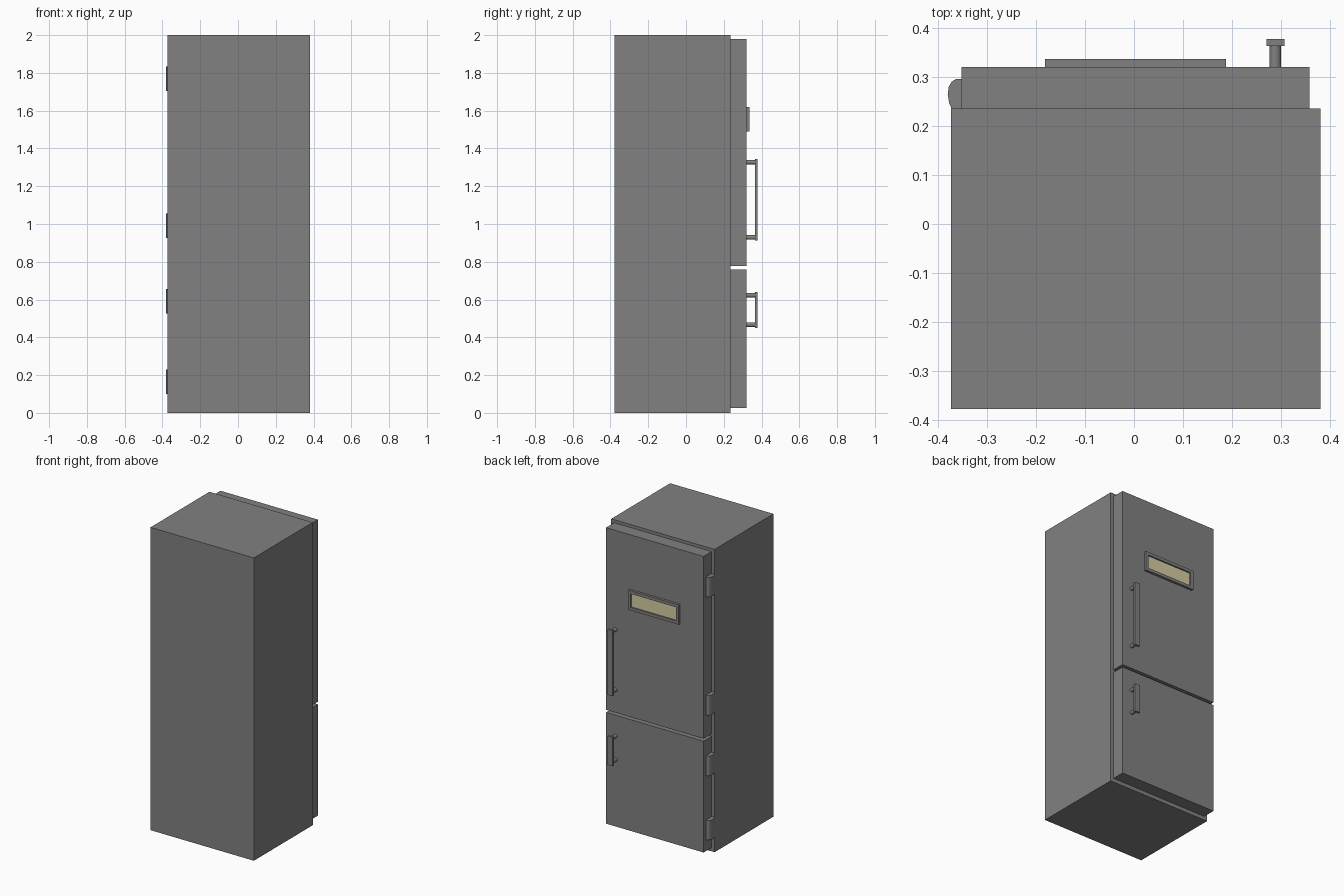
import bpy, bmesh
from mathutils import Matrix, Vector

cube = bpy.data.objects.get("Cube")
if cube:
    bpy.data.objects.remove(cube, do_unlink=True)


def material(name, rgb):
    m = bpy.data.materials.new(name)
    m.use_nodes = True
    m.diffuse_color = (*rgb, 1)
    m.node_tree.nodes["Principled BSDF"].inputs["Base Color"].default_value = (*rgb, 1)
    return m


grey = material("grey enamel", (0.22, 0.22, 0.22))
cream = material("cream panel", (0.68, 0.61, 0.355))


def finish(name, bm, mat):
    bmesh.ops.recalc_face_normals(bm, faces=bm.faces)
    mesh = bpy.data.meshes.new(name)
    bm.to_mesh(mesh)
    bm.free()
    mesh.materials.append(mat)
    ob = bpy.data.objects.new(name, mesh)
    bpy.context.collection.objects.link(ob)
    return ob


def box(name, x, y, z, mat=grey):
    """Box from (low, high) spans on each axis."""
    lo, hi = Vector((x[0], y[0], z[0])), Vector((x[1], y[1], z[1]))
    bm = bmesh.new()
    bmesh.ops.create_cube(bm, size=1, matrix=Matrix.Translation((lo + hi) / 2)
                          @ Matrix.Diagonal((*(hi - lo), 1)))
    return finish(name, bm, mat)


def smooth(ob):
    bpy.ops.object.select_all(action="DESELECT")
    ob.select_set(True)
    bpy.context.view_layer.objects.active = ob
    bpy.ops.object.shade_smooth_by_angle()


BACK, DOOR = 0.236, 0.321  # planes of the cabinet opening and the door skin

# Cabinet and doors
box("cabinet", (-0.374, 0.381), (-0.3785, BACK), (0, 2))
box("upper_door", (-0.353, 0.359), (BACK, DOOR), (0.777, 1.98))
box("lower_door", (-0.353, 0.359), (BACK, DOOR), (0.025, 0.76))

# Handles: flat grip on two round posts
for name, low, high in (("upper", 0.912, 1.344), ("lower", 0.45, 0.64)):
    box(name + "_handle_grip", (0.271, 0.308), (0.364, 0.3785), (low, high))
    for end, z in (("bottom", low + 0.017), ("top", high - 0.017)):
        bm = bmesh.new()
        bmesh.ops.create_cone(bm, cap_ends=True, segments=24, radius1=0.012, radius2=0.012,
                              depth=0.05, matrix=Matrix.Translation((0.289, 0.342, z))
                              @ Matrix.Rotation(1.5708, 4, "X"))
        smooth(finish(f"{name}_handle_post_{end}", bm, grey))

# Hinges: rounded knuckle profile extruded upward
profile = [(-0.353, BACK), (-0.373, BACK), (-0.378, 0.247), (-0.381, 0.265), (-0.379, 0.28),
           (-0.373, 0.291), (-0.363, 0.297), (-0.353, 0.297)]
for i, z in enumerate((0.1, 0.525, 0.925, 1.705)):
    bm = bmesh.new()
    face = bm.faces.new([bm.verts.new((x, y, z)) for x, y in profile])
    ext = bmesh.ops.extrude_face_region(bm, geom=[face])["geom"]
    bmesh.ops.translate(bm, vec=(0, 0, 0.13), verts=[v for v in ext if isinstance(v, bmesh.types.BMVert)])
    smooth(finish(f"hinge_{i + 1}", bm, grey))

# Display: raised frame around a recessed panel
RIM, FRONT = 0.02, 0.337
x0, x1, z0, z1 = -0.182, 0.188, 1.49, 1.62
for side, z in (("bottom", z0), ("top", z1 - RIM)):
    box("display_frame_" + side, (x0, x1), (DOOR, FRONT), (z, z + RIM))
for side, x in (("right", x0), ("left", x1 - RIM)):
    box("display_frame_" + side, (x, x + RIM), (DOOR, FRONT), (z0 + RIM, z1 - RIM))
box("display_panel", (x0 + RIM, x1 - RIM), (DOOR, DOOR + 0.006), (z0 + RIM, z1 - RIM), cream)
